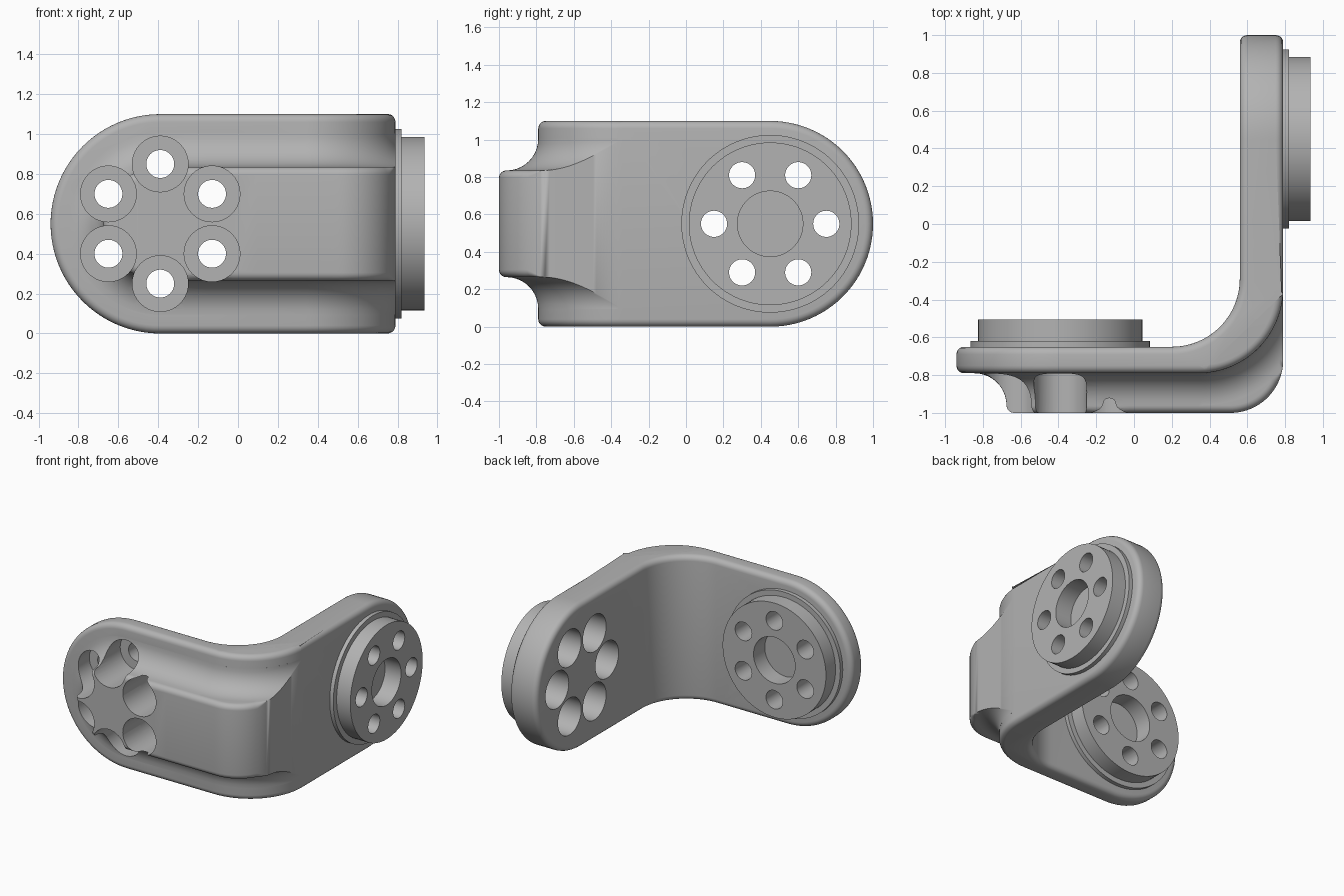
import bpy, bmesh
from math import pi, sin, cos, acos, sqrt
from mathutils import Matrix, Vector

if "Cube" in bpy.data.objects:
    bpy.data.objects.remove(bpy.data.objects["Cube"])

metal = bpy.data.materials.new("plain_grey")
metal.use_nodes = True
GREY = (0.45, 0.45, 0.45, 1)
metal.diffuse_color = GREY
metal.node_tree.nodes["Principled BSDF"].inputs["Base Color"].default_value = GREY

MID = 0.55                    # half height of the bracket
END_X, END_Y = -0.39, 0.45    # centres of the two rounded ends
FRONT, BACK, SIDE, INNER = -0.79, -0.65, 0.79, 0.56
RIB_FRONT = -1.0
BEND = 0.45                   # outer bend radius of the plate
BEND_C = Vector((SIDE - BEND, FRONT + BEND))


def finish(bm, name):
    bmesh.ops.remove_doubles(bm, verts=bm.verts, dist=1e-5)
    bmesh.ops.recalc_face_normals(bm, faces=bm.faces)
    mesh = bpy.data.meshes.new(name)
    bm.to_mesh(mesh)
    bm.free()
    mesh.materials.append(metal)
    obj = bpy.data.objects.new(name, mesh)
    bpy.context.collection.objects.link(obj)
    return obj


def arc(cx, cy, r, a0, a1, n):
    return [(cx + r * cos(a0 + (a1 - a0) * i / n),
             cy + r * sin(a0 + (a1 - a0) * i / n)) for i in range(n + 1)]


def prism(name, pts, to3d, lo, hi):
    bm = bmesh.new()
    rings = [[bm.verts.new(to3d(a, b, h)) for a, b in pts] for h in (lo, hi)]
    for ring in rings:
        bm.faces.new(ring)
    for i in range(len(pts)):
        j = (i + 1) % len(pts)
        bm.faces.new((rings[0][i], rings[0][j], rings[1][j], rings[1][i]))
    return finish(bm, name)


def apply(obj, mod):
    bpy.context.view_layer.objects.active = obj
    bpy.ops.object.modifier_apply(modifier=mod.name)


def boolean(obj, cutter, operation):
    mod = obj.modifiers.new("cut", 'BOOLEAN')
    mod.operation, mod.solver, mod.object = operation, 'EXACT', cutter
    apply(obj, mod)


def lathe(bm, profile, matrix, steps):
    rings = [[bm.verts.new(matrix @ Vector((r * cos(2 * pi * i / steps), r * sin(2 * pi * i / steps), z)))
              for i in range(steps)] for r, z in profile]
    for a, b in zip(rings, rings[1:]):
        for i in range(steps):
            j = (i + 1) % steps
            bm.faces.new((a[i], a[j], b[j], b[i]))
    bm.faces.new(rings[0])
    bm.faces.new(rings[-1])


# Bent plate: L-shaped profile trimmed to a round end on each arm
far = 1.0
outline = ([(-0.94, BACK), (-0.94, FRONT)]
           + arc(*BEND_C, BEND, -pi / 2, 0, 24)
           + [(SIDE, far), (INNER, far)]
           + arc(INNER - 0.36, BACK + 0.36, 0.36, 0, -pi / 2, 24))
plate = prism("bent_plate", outline, lambda a, b, h: (a, b, h), 0, 2 * MID)
stadium_a = arc(END_X, MID, MID, pi / 2, 3 * pi / 2, 48) + [(1.5, 0), (1.5, 2 * MID)]
stadium_b = arc(END_Y, MID, MID, -pi / 2, pi / 2, 48) + [(-1.5, 2 * MID), (-1.5, 0)]
trims = [prism("trim_a", stadium_a, lambda a, b, h: (a, h, b), -1.5, 1.5),
         prism("trim_b", stadium_b, lambda a, b, h: (h, a, b), -1.5, 1.5)]
for trim in trims:
    boolean(plate, trim, 'INTERSECT')
    bpy.data.objects.remove(trim)
bevel = plate.modifiers.new("edge", 'BEVEL')
bevel.width, bevel.segments, bevel.limit_method = 0.04, 5, 'ANGLE'
bevel.angle_limit = 0.7
bevel.use_clamp_overlap = False
apply(plate, bevel)

# Raised rib: filleted strip that runs round the bend and dies into the side
HALF, FILLET, ROUND = 0.285, 0.17, 0.04
DEPTH = FRONT - RIB_FRONT


def section(d):
    top = acos(max(0, 1 - d / FILLET))
    pts = [(HALF + FILLET, -0.02)]
    for i in range(11):
        a = top * i / 10
        pts.append((HALF + FILLET * (1 - sin(a)), FILLET * (1 - cos(a))))
    r = min(ROUND, max(0, d - FILLET))
    for i in range(7):
        a = pi / 2 * i / 6
        if r > 0:
            pts.append((HALF - r + r * cos(a), d - r + r * sin(a)))
        else:
            pts.append(pts[-1])
    return pts


def rib_depth(a):
    u, q, r = Vector((cos(a), sin(a))), Vector((0.17, -0.38)), 0.28
    k = u.dot(q)
    disc = k * k - q.length_squared + r * r
    if disc > 0:
        t = k + sqrt(disc)
        if u.x * t >= q.x and u.y * t <= q.y:
            return t - BEND
    return min(BEND / max(u.x, 1e-6), (BEND + DEPTH) / max(-u.y, 1e-6)) - BEND


def side_column(base, out, d, sign):
    return [(base.x + out.x * h, base.y + out.y * h, MID + sign * w) for w, h in section(d)]


stations = [(Vector((END_X + (BEND_C.x - END_X) * i / 6, FRONT)), Vector((0, -1)), DEPTH) for i in range(1, 6)]
for i in range(45):
    ang = -pi / 2 + (pi / 2 - 0.06) * i / 44
    out = Vector((cos(ang), sin(ang)))
    stations.append((BEND_C + out * BEND, out, rib_depth(ang)))
columns = [side_column(*s, 1) for s in reversed(stations)]
for i in range(41):
    ang = pi / 2 + pi * i / 40
    columns.append([(END_X + w * cos(ang), FRONT - h, MID + w * sin(ang)) for w, h in section(DEPTH)])
columns += [side_column(*s, -1) for s in stations]

bm = bmesh.new()
cols = [[bm.verts.new(p) for p in c] for c in columns]
for a, b in zip(cols, cols[1:]):
    for k in range(len(a) - 1):
        bm.faces.new((a[k], a[k + 1], b[k + 1], b[k]))
n = len(cols)
for i in range(n // 2):
    j = n - 1 - i
    for k in (0, -1):
        ring = [cols[i][k], cols[i + 1][k], cols[j - 1][k], cols[j][k]]
        bm.faces.new(list(dict.fromkeys(ring)))
bm.faces.new(cols[0] + cols[-1][::-1])
rib = finish(bm, "corner_rib")

# Stepped flange and six counterbored bolt holes on each arm
frames = {"front_arm": ((0, 0, 1), (1, 0, 0), (0, 1, 0), (END_X, BACK, MID)),
          "side_arm": ((0, 1, 0), (0, 0, 1), (1, 0, 0), (SIDE, END_Y, MID))}
flange_profile = [(0.475, -0.02), (0.475, 0.03), (0.435, 0.03), (0.435, 0.145), (0.175, 0.145), (0.175, 0.01)]
hole_profile = [(0.14, -0.5), (0.14, -0.01), (0.07, -0.01), (0.07, 0.3)]
parts = [plate, rib]
for arm, (ax, ay, az, origin) in frames.items():
    frame = Matrix.Translation(origin) @ Matrix((ax, ay, az)).transposed().to_4x4()
    bm = bmesh.new()
    lathe(bm, flange_profile, frame, 96)
    flange = finish(bm, arm + "_flange")
    parts.append(flange)
    bm = bmesh.new()
    for i in range(6):
        spot = Matrix.Translation((0.3 * cos(i * pi / 3), 0.3 * sin(i * pi / 3), 0))
        lathe(bm, hole_profile, frame @ spot, 40)
    cutter = finish(bm, arm + "_hole_cutter")
    for part in ([plate, rib, flange] if arm == "front_arm" else [plate, flange]):
        boolean(part, cutter, 'DIFFERENCE')
    bpy.data.objects.remove(cutter)

# Smooth curved faces, keep machined edges crisp
bpy.ops.object.select_all(action='DESELECT')
for part in parts:
    part.select_set(True)
bpy.context.view_layer.objects.active = plate
bpy.ops.object.shade_smooth_by_angle(angle=0.55)
